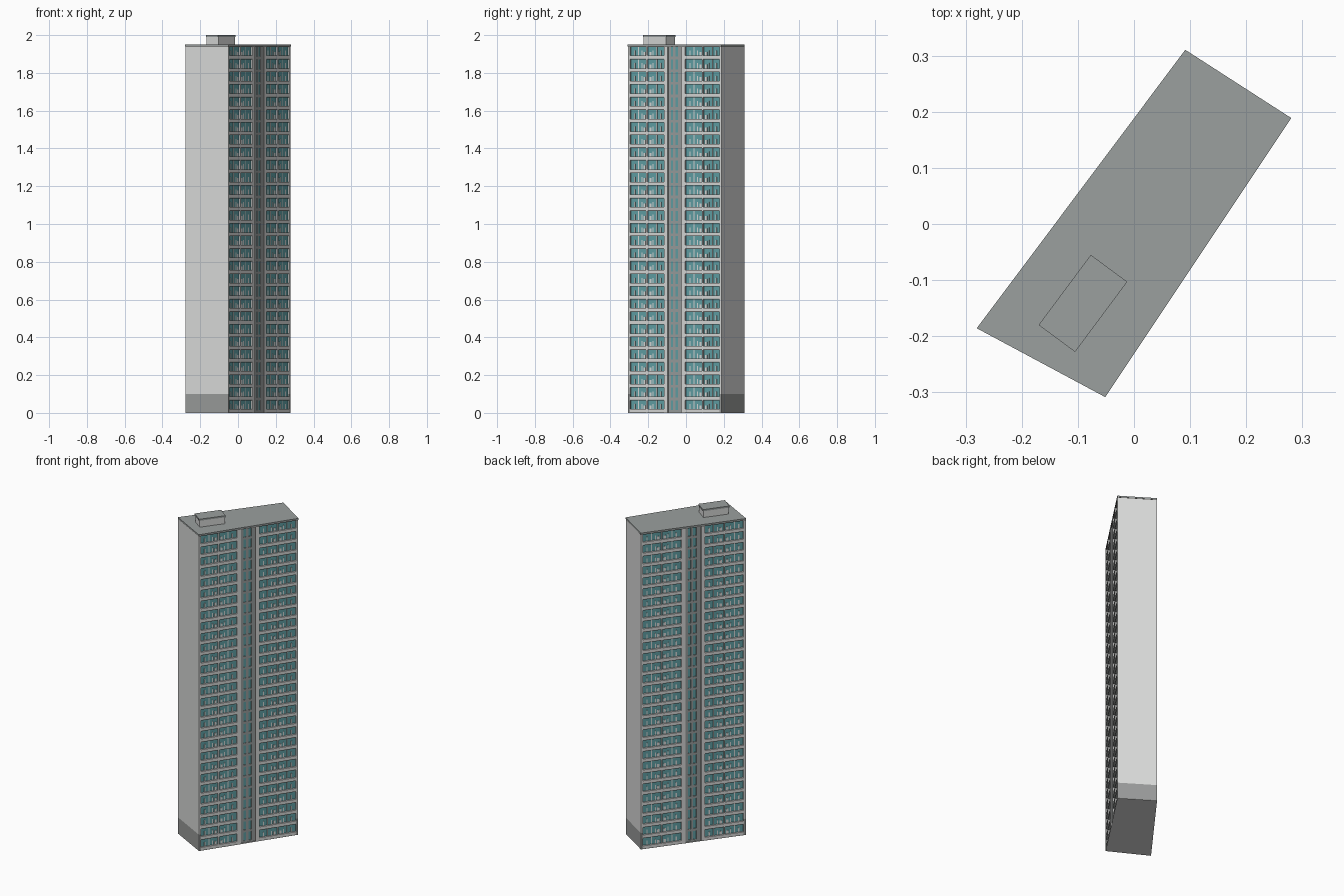
import bpy, bmesh
from mathutils import Vector

if "Cube" in bpy.data.objects:
    bpy.data.objects.remove(bpy.data.objects["Cube"])


def material(name, rgb):
    m = bpy.data.materials.new(name)
    m.diffuse_color = (*rgb, 1)
    m.use_nodes = True
    m.node_tree.nodes["Principled BSDF"].inputs["Base Color"].default_value = m.diffuse_color
    return m


WALL = material("pale wall", (0.70, 0.71, 0.70))
GREY = material("grey concrete", (0.325, 0.35, 0.345))
PLINTH = material("plinth grey", (0.32, 0.33, 0.325))
GLASS = material("teal glass", (0.12, 0.36, 0.385))
DARK = material("dark joint", (0.13, 0.12, 0.115))

# Footprint corners: left, near, right, far
A, B, C, D = (Vector(p) for p in
              ((-0.279, -0.185), (-0.051, -0.307), (0.279, 0.188), (0.091, 0.309)))
TOP, BASE, FLOORS, DEPTH = 1.938, 0.003, 29, 0.009
STEP = TOP / FLOORS


class Part:
    """Collects prisms into one mesh object."""

    def __init__(self, name, mat):
        self.name, self.mat, self.bm = name, mat, bmesh.new()

    def prism(self, pts, z0, z1):
        lo = [self.bm.verts.new((p.x, p.y, z0)) for p in pts]
        hi = [self.bm.verts.new((p.x, p.y, z1)) for p in pts]
        n = len(pts)
        self.bm.faces.new(lo[::-1])
        self.bm.faces.new(hi)
        for i in range(n):
            j = (i + 1) % n
            self.bm.faces.new((lo[i], lo[j], hi[j], hi[i]))

    def finish(self):
        me = bpy.data.meshes.new(self.name)
        self.bm.to_mesh(me)
        self.bm.free()
        me.materials.append(self.mat)
        bpy.context.collection.objects.link(bpy.data.objects.new(self.name, me))


def outward(p, q):
    d = (q - p).normalized()
    return Vector((d.y, -d.x))


def solid(name, mat, pts, z0, z1):
    part = Part(name, mat)
    part.prism(pts, z0, z1)
    part.finish()


def grown(pts, r):
    c = sum(pts, Vector((0, 0))) / len(pts)
    return [p + (p - c).normalized() * r for p in pts]


# Glazed core, set back behind the long facades and inside the end walls
n1, n2 = outward(B, C) * DEPTH, outward(D, A) * DEPTH
t1, t2 = (C - B).normalized() * 0.012, (D - A).normalized() * 0.012
solid("glazed_core", GLASS,
      [A - n2 + t2, B - n1 + t1, C - n1 - t1, D - n2 - t2], 0.002, TOP)
solid("ground_slab", WALL, [A, B, C, D], 0, BASE)

# Blank end walls with a grey plinth
for name, quad in (("front_end", [A, B, B + t1 * 1.1, A + t2 * 1.1]),
                   ("back_end", [C, D, D - t2 * 1.1, C - t1 * 1.1])):
    solid(name + "_plinth", PLINTH, quad, BASE, 0.1)
    solid(name + "_wall", WALL, quad, 0.1, TOP)

# Roof slab with thin dark shadow joint
solid("roof_joint", DARK, [A, B, C, D], TOP, TOP + 0.003)
solid("roof_slab", GREY, grown([A, B, C, D], 0.0015), TOP + 0.003, 1.95)

# Rooftop plant room and its overhanging lid
room = [Vector(p) for p in ((-0.17, -0.18), (-0.105, -0.228), (-0.012, -0.103), (-0.077, -0.055))]
solid("plant_room", WALL, grown(room, -0.004), 1.95, 1.99)
solid("plant_room_lid", GREY, room, 1.99, 2.0)

# Four window bays per facade and the stair strip, as fractions of its length
BAYS = ((0.020, 0.194), (0.206, 0.385), (0.610, 0.790), (0.802, 0.980))
PIERS = ((0.194, 0.206), (0.385, 0.425), (0.575, 0.610), (0.790, 0.802))


def facade(name, p, q):
    out = outward(p, q)
    parts = {k: Part(name + "_" + k, m) for k, m in (
        ("piers", WALL), ("parapets", WALL), ("window_frames", WALL), ("floor_edges", GREY),
        ("stair_panels", GREY), ("stair_joint", DARK))}

    def box(part, s0, s1, d0, d1, z0, z1):
        a, b = p.lerp(q, s0), p.lerp(q, s1)
        parts[part].prism([a + out * d1, b + out * d1, b + out * d0, a + out * d0], z0, z1)

    # Full-height piers and stair strip uprights
    for s0, s1 in PIERS:
        box("piers", s0, s1, -DEPTH, 0, BASE, TOP)
    for s0, s1 in ((0.425, 0.452), (0.478, 0.500), (0.530, 0.568)):
        box("stair_panels", s0, s1, -DEPTH, -0.005, BASE, TOP)
    box("stair_joint", 0.568, 0.575, -DEPTH, -0.004, BASE, TOP)

    for f in range(FLOORS):
        z = f * STEP
        lo = max(z, BASE)
        # Spandrels of the stair strip
        for s0, s1 in ((0.452, 0.478), (0.500, 0.530)):
            box("stair_panels", s0, s1, -DEPTH, -0.005, lo, z + STEP * 0.22)
        for i, (s0, s1) in enumerate(BAYS):
            w = s1 - s0
            # Parapet band over a thin grey floor edge
            box("parapets", s0, s1, -DEPTH, 0, z + 0.004, z + STEP * 0.30)
            box("floor_edges", s0, s1, -DEPTH, 0, lo, z + 0.004)
            # Slim mullions and low infill panels, mirrored in alternate bays
            for u0, u1, h1 in ((0.46, 0.51, 1), (0.22, 0.28, .70),
                               (0.67, 0.72, .70), (0.80, 0.92, .60)):
                if i % 2:
                    u0, u1 = 1 - u1, 1 - u0
                box("window_frames", s0 + w * u0, s0 + w * u1, -DEPTH, -0.0072,
                    z + STEP * 0.30, z + STEP * h1)
    for part in parts.values():
        part.finish()


facade("right_facade", B, C)
facade("left_facade", D, A)
